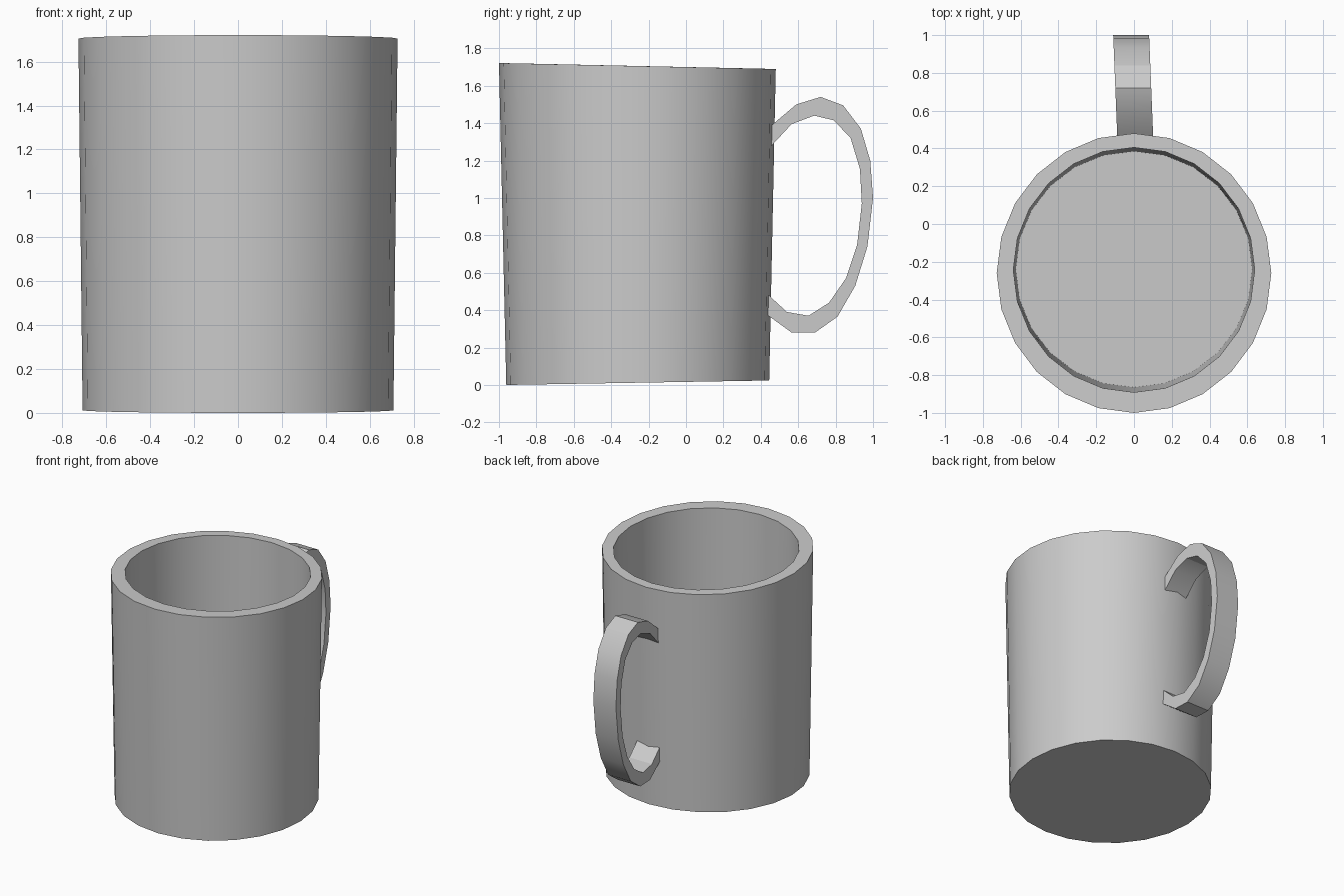
import bpy, bmesh, math

cube = bpy.data.objects.get("Cube")
if cube:
    bpy.data.objects.remove(cube, do_unlink=True)

# Single ceramic colour
ceramic = bpy.data.materials.new("grey_ceramic")
ceramic.use_nodes = True
GREY = (0.6, 0.6, 0.6, 1)
ceramic.diffuse_color = GREY
ceramic.node_tree.nodes["Principled BSDF"].inputs["Base Color"].default_value = GREY

SIDES = 24


def finish(bm, name):
    bmesh.ops.recalc_face_normals(bm, faces=bm.faces)
    mesh = bpy.data.meshes.new(name)
    bm.to_mesh(mesh)
    bm.free()
    mesh.materials.append(ceramic)
    obj = bpy.data.objects.new(name, mesh)
    bpy.context.collection.objects.link(obj)
    bpy.ops.object.select_all(action="DESELECT")
    obj.select_set(True)
    bpy.context.view_layer.objects.active = obj
    bpy.ops.object.shade_smooth_by_angle(angle=math.radians(30))
    return obj


def ring(bm, cy, rx, ry, z, tilt):
    """Ring of vertices, raised by tilt at the back and lowered at the front."""
    verts = []
    for i in range(SIDES):
        a = math.tau * i / SIDES
        verts.append(bm.verts.new((rx * math.cos(a), cy + ry * math.sin(a),
                                   z + tilt * math.sin(a))))
    return verts


def bridge(bm, a, b):
    for i in range(len(a)):
        j = (i + 1) % len(a)
        bm.faces.new((a[i], a[j], b[j], b[i]))


# Cup: outer base, outer rim, inner rim, inner floor (each slightly tilted)
bm = bmesh.new()
rings = [ring(bm, *r) for r in (
    (-0.258, 0.708, 0.703, 0.012, 0.012),
    (-0.26, 0.727, 0.74, 1.705, -0.016),
    (-0.243, 0.639, 0.648, 1.705, -0.014),
    (-0.24, 0.626, 0.625, 0.12, 0.01))]
for lower, upper in zip(rings, rings[1:]):
    bridge(bm, lower, upper)
bm.faces.new(rings[0])
bm.faces.new(rings[-1])
finish(bm, "cup")

# Handle: rectangular band along a loop, its ends sunk into the wall
outer = [(0.43, 1.365), (0.59, 1.5), (0.72, 1.54), (0.84, 1.495), (0.935, 1.37),
         (0.985, 1.2), (1.0, 1.0), (0.97, 0.74), (0.905, 0.53), (0.81, 0.365),
         (0.69, 0.28), (0.565, 0.28), (0.42, 0.385)]
inner = [(0.43, 1.25), (0.565, 1.395), (0.685, 1.44), (0.79, 1.415), (0.88, 1.32),
         (0.93, 1.155), (0.94, 0.97), (0.915, 0.75), (0.855, 0.57), (0.765, 0.44),
         (0.655, 0.37), (0.54, 0.39), (0.42, 0.5)]
bm = bmesh.new()
sections = []
for o, i in zip(outer, inner):
    section = []
    for (y, z), side in ((o, -1), (o, 1), (i, 1), (i, -1)):
        x = 0.005 - 0.04 * (y - 0.5) + side * 0.095
        section.append(bm.verts.new((x, y, z)))
    sections.append(section)
for a, b in zip(sections, sections[1:]):
    bridge(bm, a, b)
bm.faces.new(sections[0])
bm.faces.new(sections[-1])
finish(bm, "handle")
